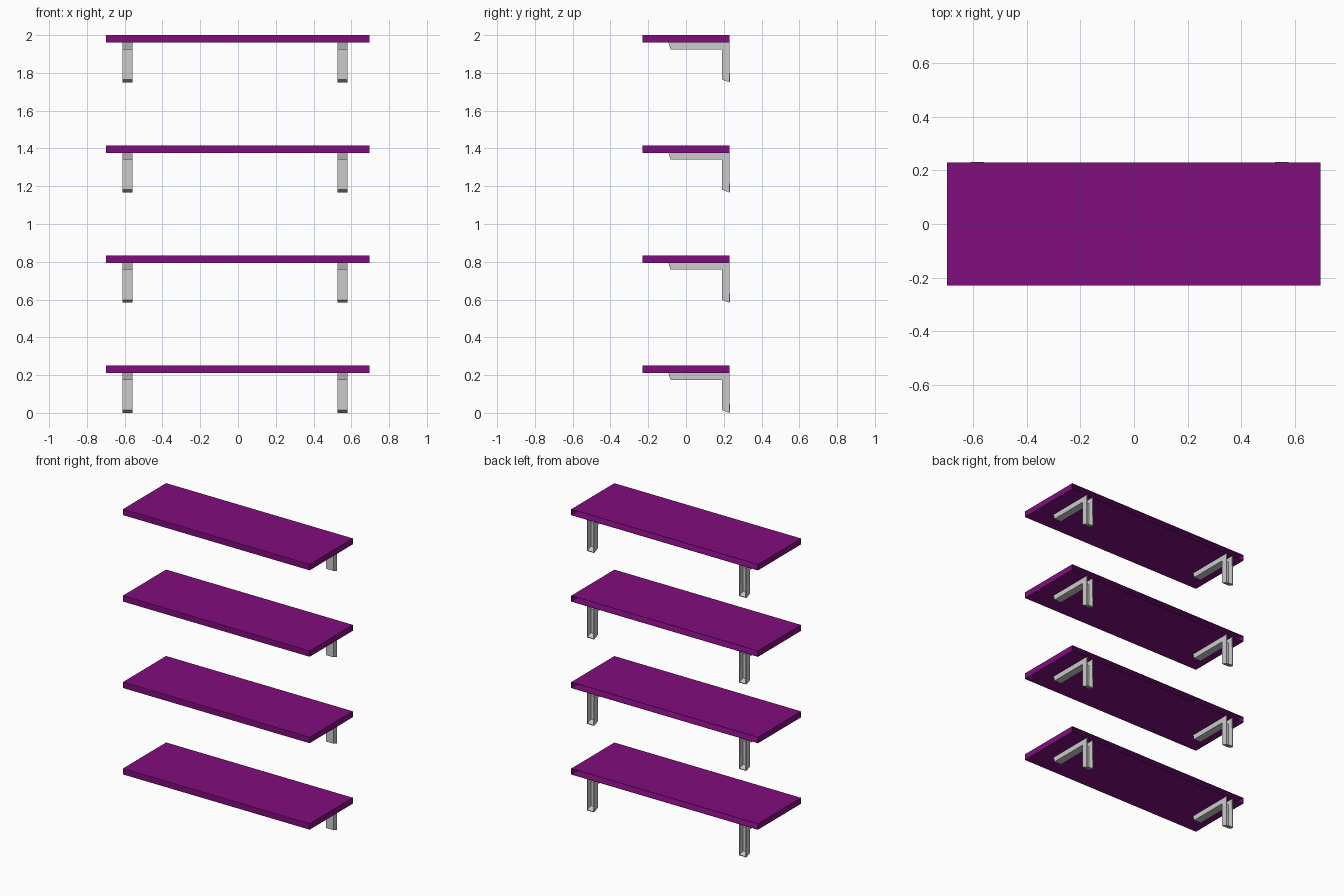
import bpy, bmesh

if "Cube" in bpy.data.objects:
    bpy.data.objects.remove(bpy.data.objects["Cube"])

PURPLE = bpy.data.materials.new("purple")
PURPLE.diffuse_color = (0.22, 0.004, 0.205, 1)
PURPLE.use_nodes = True
PURPLE.node_tree.nodes["Principled BSDF"].inputs["Base Color"].default_value = PURPLE.diffuse_color


def sheet_prism(name, profile, x0, x1, open_sides, wall):
    """Extrude a (y, z) profile along x, remove some sides, give it wall thickness."""
    bm = bmesh.new()
    a = [bm.verts.new((x0, y, z)) for y, z in profile]
    b = [bm.verts.new((x1, y, z)) for y, z in profile]
    n = len(profile)
    bm.faces.new(a)
    bm.faces.new(b[::-1])
    sides = [bm.faces.new((a[i], b[i], b[(i + 1) % n], a[(i + 1) % n])) for i in range(n)]
    bmesh.ops.recalc_face_normals(bm, faces=bm.faces[:])
    bmesh.ops.delete(bm, geom=[sides[i] for i in open_sides], context='FACES_ONLY')
    me = bpy.data.meshes.new(name)
    bm.to_mesh(me)
    bm.free()
    ob = bpy.data.objects.new(name, me)
    bpy.context.collection.objects.link(ob)
    mod = ob.modifiers.new("wall", 'SOLIDIFY')
    mod.thickness = wall
    mod.offset = -1
    mod.use_even_offset = True
    return ob


# Hollow shelf board, open at the back
BOARD = [(-0.23, 0.21), (0.23, 0.21), (0.23, 0.25), (-0.23, 0.25)]
# L-shaped channel bracket, open at the back and top
BRACKET = [(-0.093, 0.21), (-0.082, 0.175), (0.19, 0.175), (0.19, 0.015),
           (0.23, 0.0), (0.23, 0.21)]

for level in range(4):
    z = level * 1.75 / 3
    board = sheet_prism(f"shelf_board_{level + 1}", BOARD, -0.698, 0.696, [1], 0.002)
    board.data.materials.append(PURPLE)
    board.location.z = z
    for side, x in (("left", -0.585), ("right", 0.552)):
        bracket = sheet_prism(f"{side}_bracket_{level + 1}", BRACKET,
                              x - 0.0265, x + 0.0265, [4, 5], 0.005)
        bracket.location.z = z
